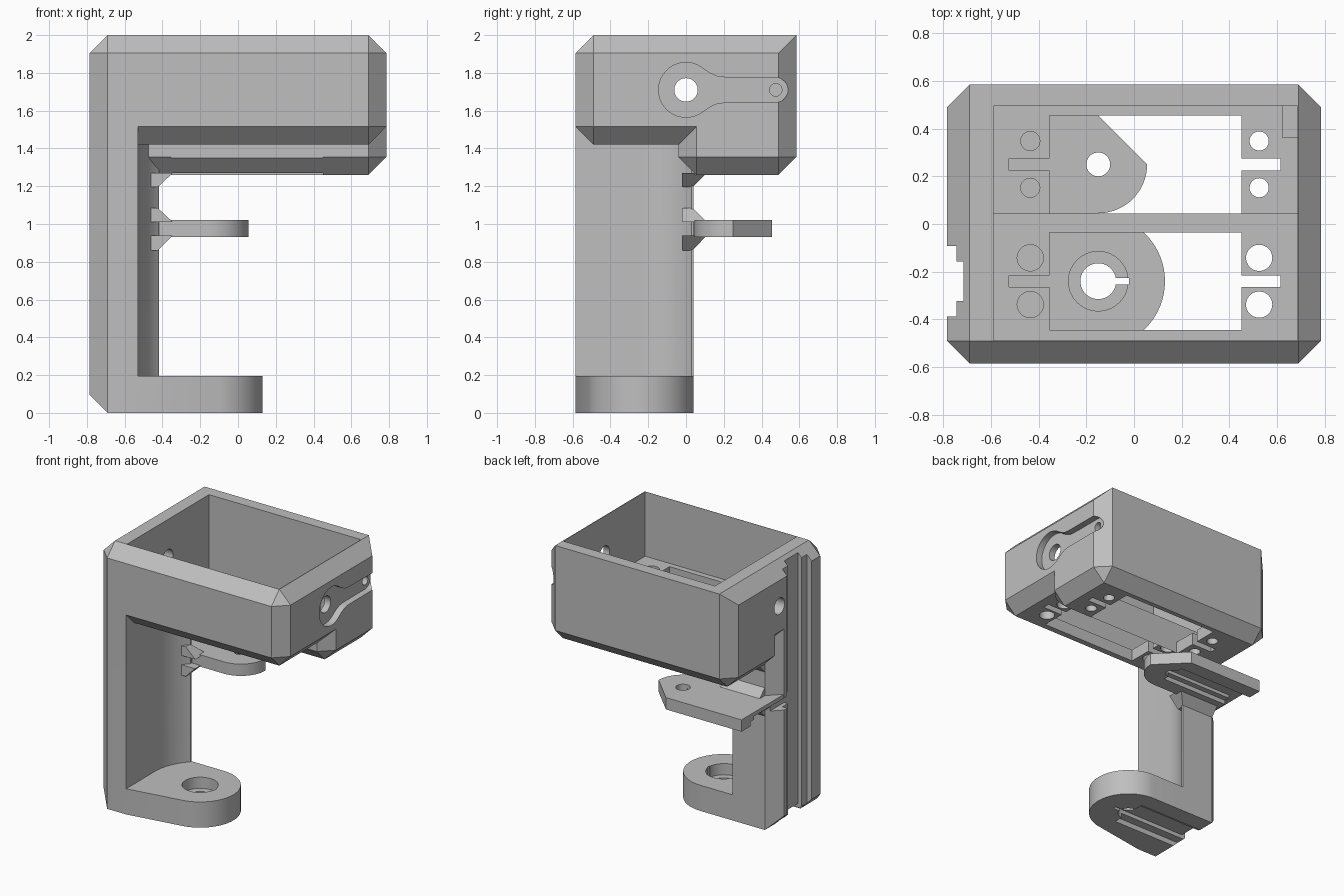
import bpy, bmesh, math
from mathutils import Vector

if "Cube" in bpy.data.objects:
    bpy.data.objects.remove(bpy.data.objects["Cube"])

C = 0.095                      # chamfer size
X, Y = 0.785, 0.585            # half width and half depth
grey = bpy.data.materials.new("plain grey")
grey.diffuse_color = (0.52, 0.52, 0.52, 1)
grey.use_nodes = True
grey.node_tree.nodes["Principled BSDF"].inputs["Base Color"].default_value = grey.diffuse_color


def to_object(name, bm):
    bmesh.ops.recalc_face_normals(bm, faces=bm.faces)
    me = bpy.data.meshes.new(name)
    bm.to_mesh(me)
    bm.free()
    me.materials.append(grey)
    ob = bpy.data.objects.new(name, me)
    bpy.context.collection.objects.link(ob)
    return ob


def prism(name, pts, lo, hi, axis="z"):
    """Extrude a 2D outline along an axis: z uses (x, y), x uses (y, z), y uses (x, z)."""
    place = {"z": lambda a, b, h: (a, b, h),
             "x": lambda a, b, h: (h, a, b),
             "y": lambda a, b, h: (a, h, b)}[axis]
    bm = bmesh.new()
    face = bm.faces.new([bm.verts.new(place(a, b, lo)) for a, b in pts])
    ext = bmesh.ops.extrude_face_region(bm, geom=[face])["geom"]
    shift = Vector(place(0, 0, hi - lo))
    bmesh.ops.translate(bm, vec=shift, verts=[v for v in ext if isinstance(v, bmesh.types.BMVert)])
    return to_object(name, bm)


def hull(name, pts):
    bm = bmesh.new()
    for p in pts:
        bm.verts.new(p)
    bmesh.ops.convex_hull(bm, input=bm.verts)
    return to_object(name, bm)


def arc(cx, cy, r, a0, a1, n):
    return [(cx + r * math.cos(math.radians(a0 + (a1 - a0) * i / n)),
             cy + r * math.sin(math.radians(a0 + (a1 - a0) * i / n))) for i in range(n + 1)]


def box(name, x0, x1, y0, y1, z0, z1):
    return prism(name, [(x0, y0), (x1, y0), (x1, y1), (x0, y1)], z0, z1)


def cyl(name, a, b, r, lo, hi, axis="z"):
    return prism(name, arc(a, b, r, 0, 360, 40)[:-1], lo, hi, axis)


def chamfer_box(name, y0, z0):
    """Housing block, chamfered everywhere except the top back edge."""
    ob = box(name, -X, X, y0, Y, z0, 2.0)
    bm = bmesh.new()
    bm.from_mesh(ob.data)
    sharp = [e for e in bm.edges if not all(v.co.y > Y - .01 and v.co.z > 1.99 for v in e.verts)]
    bmesh.ops.bevel(bm, geom=sharp, offset=C, segments=1, affect="EDGES")
    bm.to_mesh(ob.data)
    bm.free()
    return ob


def combine(body, tool, op):
    m = body.modifiers.new(op, "BOOLEAN")
    m.operation, m.solver, m.object = op, "EXACT", tool
    bpy.context.view_layer.objects.active = body
    bpy.ops.object.modifier_apply(modifier=m.name)
    bpy.data.objects.remove(tool)


def top_block(name, y0, z0):
    """Block with a sharp top back edge: chamfered prism hull."""
    pts = []
    for sx in (-1, 1):
        x, xi = sx * X, sx * (X - C)
        for z, zi in ((z0, z0 + C), (2.0, 2.0 - C)):
            yb = Y if z == 2.0 else Y - C
            pts += [(x, y0 + C, zi), (xi, y0, zi), (xi, y0 + C, z),
                    (x, Y - C, zi), (xi, Y, zi), (xi, yb, z)]
    return hull(name, pts)


EX, EY, AY = -0.15, -0.24, 0.25       # eye centre, and arm centre line

# Housing: shallow front half and deeper back half
body = top_block("bracket", -Y, 1.42)
combine(body, top_block("deep_half", -0.04, 1.26), "UNION")

# Column with a round clearance on its inner side
inner = arc(EX, EY, 0.38, 180, 135, 12)
column = prism("column", [(-X + C, -Y), (-0.53, -Y)] + inner +
               [(-0.42, 0.04), (-X + C, 0.04), (-X, 0.04 - C), (-X, -Y + C)], 0, 1.7)
combine(body, column, "UNION")

# Foot with a rounded eye
eye = arc(EX, EY, 0.28, 0, 360, 64)[:-1]
base = [(-X + C, -Y), (-0.53, -Y), (-X + C, 0.04), (-X, 0.04 - C), (-X, -Y + C)]
combine(body, hull("foot", [(x, y, z) for x, y in eye + base for z in (0, 0.195)]), "UNION")

# Side arm with one rounded and one straight corner
arm = [(-X, -0.05), (-0.5, -0.05), (-0.42, 0.045)] + arc(EX, AY, 0.205, 270, 360, 16) + [(EX, 0.455), (-X, 0.455)]
combine(body, prism("arm", arm, 0.93, 1.02), "UNION")

# Small gussets joining the column to the arm and the housing
for wide, narrow in ((0.94, 0.86), (1.01, 1.085), (1.27, 1.195)):
    pts = [(x, y, wide) for x in (-0.69, -0.345) for y in (-0.02, 0.11)]
    pts += [(x, y, narrow) for x in (-0.69, -0.425) for y in (-0.02, 0.035)]
    combine(body, hull("gusset", pts), "UNION")

cuts = []
# Open compartments
cuts.append(box("front_bay", -0.59, 0.685, -0.488, 0.1, 1.51, 2.1))
cuts.append(box("back_bay", -0.59, 0.685, 0.045, 0.495, 1.355, 2.1))

# Floor openings, cable slots and screw holes
for cy, r, z0, z1 in ((AY, 0.04, 1.2, 1.45), (EY, 0.055, 1.3, 1.6)):
    cuts.append(box("opening", -0.355, 0.45, cy - 0.205, cy + 0.205, z0, z1))
    cuts.append(box("slot", -0.525, 0.615, cy - 0.025, cy + 0.025, z0, z1))
    for x in (-0.435, 0.525):
        for dy in (-0.098, 0.098):
            cuts.append(cyl("screw_hole", x, cy + dy, r, z0, z1))

# Side wall pivot holes, and the lever shaped recess on the right
cuts.append(cyl("pivot_hole", 0, 1.71, 0.062, -1, 1, "x"))
ZC = 1.71
half = arc(0, 0, 0.145, 180, 50, 20) + [(0.13, 0.087), (0.165, 0.072), (0.21, 0.066)] + arc(0.475, 0, 0.065, 90, 0, 8)
lever = [(y, ZC + z) for y, z in half] + [(y, ZC - z) for y, z in half[-2:0:-1]]
cuts.append(prism("lever_recess", lever, 0.735, 0.9, "x"))

# Foot eye: counterbore, bore and key slot
cuts.append(cyl("counterbore", EX, EY, 0.125, 0.11, 0.3))
cuts.append(cyl("bore", EX, EY, 0.075, -0.1, 0.3))
cuts.append(box("key_slot", EX, -0.02, EY - 0.013, EY + 0.013, -0.1, 0.3))
cuts.append(cyl("arm_hole", EX, AY, 0.05, 0.8, 1.1))

# Stepped cable channels on the column, foot and arm
for hw, d in ((0.147, 0.04), (0.082, 0.07)):
    cuts.append(box("column_channel", -0.9, -X + d, EY - hw, EY + hw, -0.1, 2.1))
    cuts.append(box("foot_channel", -0.9, EX, EY - hw, EY + hw, -0.1, d))
    w = hw * 0.65
    cuts.append(box("arm_channel", -0.9, EX, AY - w, AY + w, 0.8, 0.93 + d * 0.85))
    cuts.append(box("link_channel", -0.9, -X + d, EY, AY + w, 0.9, 0.93 + d * 0.85))

# Slanted heel of the column
cuts.append(prism("heel", [(-0.68, -0.01), (-0.81, 0.12), (-0.81, -0.01)], -1, 1, "y"))
for c in cuts:
    combine(body, c, "DIFFERENCE")

# Corner boss behind the lever, with its pin hole
combine(body, box("boss", 0.622, 0.72, 0.36, 0.52, 1.33, 1.8), "UNION")
combine(body, cyl("pin_hole", 0.475, ZC, 0.033, 0.65, 0.9, "x"), "DIFFERENCE")

bpy.ops.object.select_all(action="DESELECT")
body.select_set(True)
bpy.context.view_layer.objects.active = body
bpy.ops.object.shade_smooth_by_angle(angle=math.radians(25))
